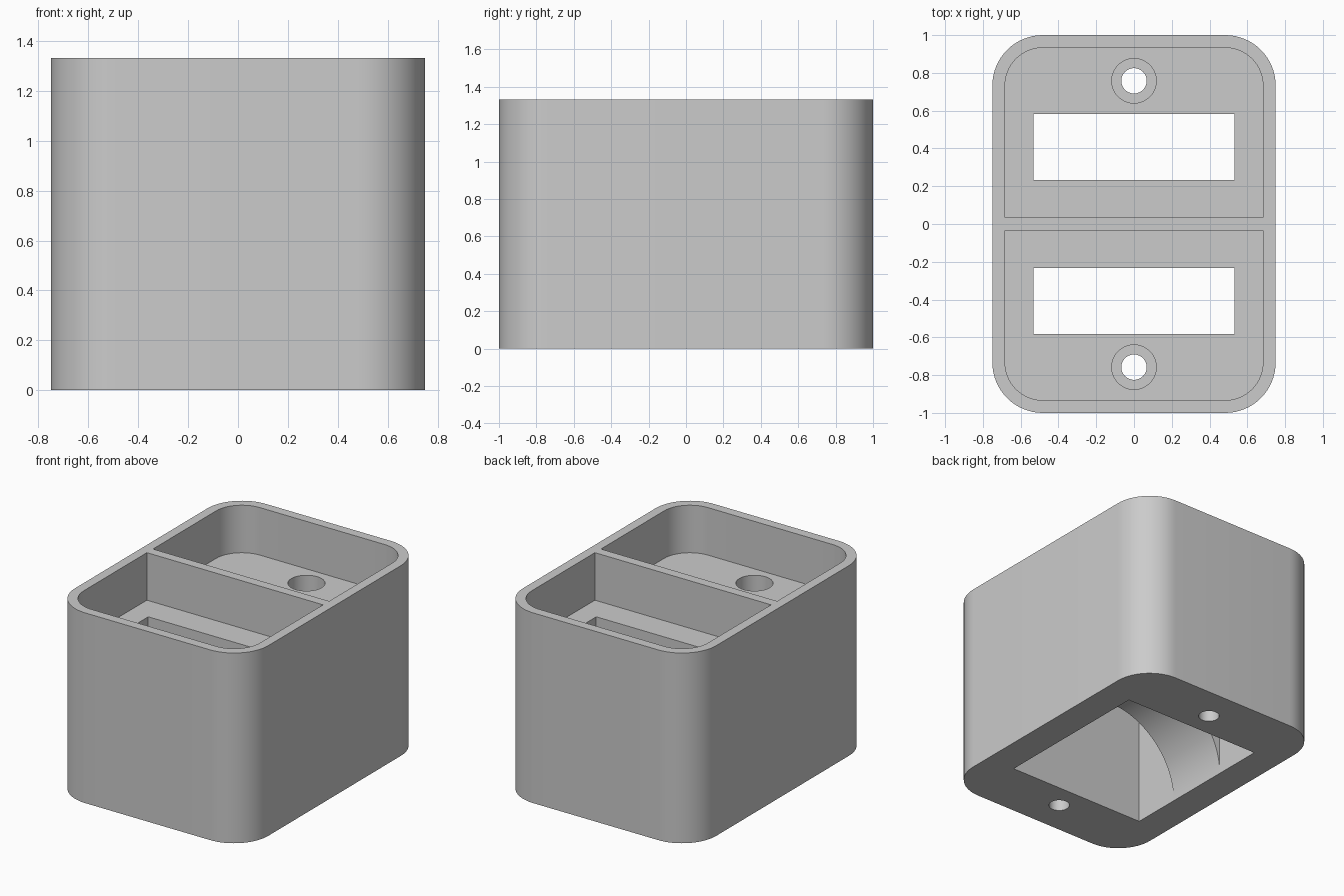
import bpy, bmesh, math
from mathutils import Vector

if "Cube" in bpy.data.objects:
    bpy.data.objects.remove(bpy.data.objects["Cube"])

grey = bpy.data.materials.new("light grey")
grey.use_nodes = True
grey.diffuse_color = (0.6, 0.6, 0.6, 1)
grey.node_tree.nodes["Principled BSDF"].inputs["Base Color"].default_value = (0.6, 0.6, 0.6, 1)

HEIGHT, FLOOR = 1.333, 1.0
WALL = 0.067
SLOT_X, SLOT_IN, SLOT_OUT = 0.533, 0.233, 0.583
HOLE_Y, LEDGE = 0.758, 0.2


def arc(cx, cy, r, start, end, steps=16):
    """Points along an arc, angles in degrees."""
    angles = [math.radians(start + (end - start) * i / steps) for i in range(steps + 1)]
    return [(cx + r * math.cos(a), cy + r * math.sin(a)) for a in angles]


def prism(name, outline, low, high, along_y=False):
    """Solid made by extruding an outline along z, or along y."""
    bm = bmesh.new()
    verts = [bm.verts.new((u, low, v) if along_y else (u, v, low)) for u, v in outline]
    face = bm.faces.new(verts)
    grown = bmesh.ops.extrude_face_region(bm, geom=[face])["geom"]
    shift = Vector((0, high - low, 0) if along_y else (0, 0, high - low))
    bmesh.ops.translate(bm, vec=shift, verts=[g for g in grown if isinstance(g, bmesh.types.BMVert)])
    bmesh.ops.recalc_face_normals(bm, faces=bm.faces)
    mesh = bpy.data.meshes.new(name)
    bm.to_mesh(mesh)
    bm.free()
    mesh.materials.append(grey)
    obj = bpy.data.objects.new(name, mesh)
    bpy.context.collection.objects.link(obj)
    return obj


def rectangle(x, y0, y1):
    return [(-x, y0), (x, y0), (x, y1), (-x, y1)]


def circle(y, r):
    return arc(0, y, r, 0, 360, 48)[:-1]


# Outer block with rounded upright corners
cx, cy, r = 0.483, 0.733, 0.267
outline = (arc(cx, cy, r, 0, 90) + arc(-cx, cy, r, 90, 180)
           + arc(-cx, -cy, r, 180, 270) + arc(cx, -cy, r, 270, 360))
body = prism("divided_box", outline, 0, HEIGHT)

cutters = []
inner_x, inner_r = cx + r - WALL, r - WALL
for side, word in ((1, "back"), (-1, "front")):
    # Open tray, rounded only at its outer corners
    tray = ([(-inner_x, WALL / 2), (inner_x, WALL / 2)]
            + arc(cx, cy, inner_r, 0, 90) + arc(-cx, cy, inner_r, 90, 180))
    tray = [(x, y * side) for x, y in tray]
    cutters.append(prism(word + "_tray_cutter", tray, FLOOR, HEIGHT + 0.2))
    # Slot through the floor
    slot = rectangle(SLOT_X, *sorted((side * SLOT_IN, side * SLOT_OUT)))
    cutters.append(prism(word + "_slot_cutter", slot, -0.2, FLOOR + 0.1))
    # Screw hole with a wide recess above a ledge
    cutters.append(prism(word + "_hole_cutter", circle(side * HOLE_Y, 0.067), -0.2, FLOOR + 0.1))
    cutters.append(prism(word + "_recess_cutter", circle(side * HOLE_Y, 0.118), LEDGE, FLOOR + 0.1))

# Arched opening under the middle bridge, joining the two slots
arch = arc(0, 0, SLOT_X, 0, 180, 48) + [(-SLOT_X, -0.2), (SLOT_X, -0.2)]
cutters.append(prism("arch_cutter", arch, -0.4, 0.4, along_y=True))

for cutter in cutters:
    cutter.hide_render = True
    cut = body.modifiers.new(cutter.name, "BOOLEAN")
    cut.operation, cut.solver, cut.object = "DIFFERENCE", "EXACT", cutter

# Apply the cuts and discard the cutters
bpy.context.view_layer.update()
result = bpy.data.meshes.new_from_object(body.evaluated_get(bpy.context.evaluated_depsgraph_get()))
body.modifiers.clear()
body.data = result
for cutter in cutters:
    bpy.data.objects.remove(cutter)

# Smooth curved walls, crisp edges
bpy.ops.object.select_all(action="DESELECT")
body.select_set(True)
bpy.context.view_layer.objects.active = body
bpy.ops.object.shade_smooth_by_angle(angle=math.radians(30))
